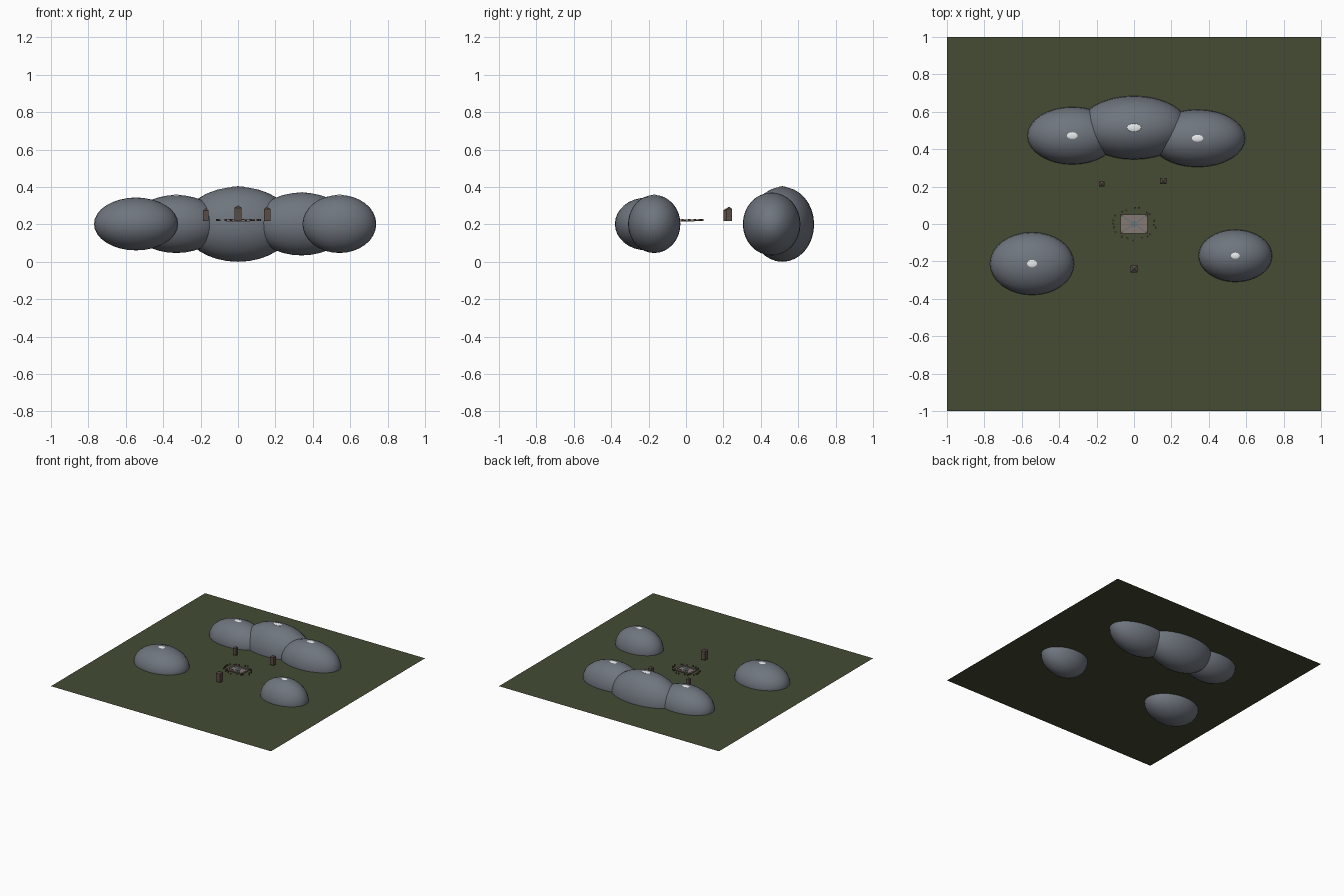
import bpy, math, random

if "Cube" in bpy.data.objects:
    bpy.data.objects.remove(bpy.data.objects["Cube"])

random.seed(4)
G = 0.20    # ground level
B = 0.218   # level on which the ruins and stones rest


def mat(name, rgb):
    m = bpy.data.materials.new(name)
    m.diffuse_color = (*rgb, 1)
    m.use_nodes = True
    m.node_tree.nodes["Principled BSDF"].inputs["Base Color"].default_value = m.diffuse_color
    return m


GRASS = mat("grass", (0.058, 0.072, 0.034))
ROCK = mat("rock", (0.16, 0.18, 0.21))
SNOW = mat("snow", (0.8, 0.82, 0.84))
STONE = mat("stone", (0.10, 0.075, 0.06))
PAVE = mat("paving", (0.24, 0.19, 0.17))
SLATE = mat("slate", (0.13, 0.18, 0.19))


def finish(name, m):
    o = bpy.context.object
    o.name = name
    o.data.materials.append(m)
    return o


def box(name, loc, size, m, rot=0):
    bpy.ops.mesh.primitive_cube_add(size=1, location=loc, rotation=(0, 0, rot))
    bpy.context.object.scale = size
    return finish(name, m)


def ball(name, loc, radii, m, seg=32, rings=16):
    bpy.ops.mesh.primitive_uv_sphere_add(segments=seg, ring_count=rings, location=loc)
    bpy.context.object.scale = radii
    bpy.ops.object.shade_smooth()
    return finish(name, m)


def standing_stone(name, x, y, w, h):
    # square shaft with a low pyramid cap in one mesh
    r, s = w / 2, h * 0.84
    ring = [(-r, -r), (r, -r), (r, r), (-r, r)]
    v = [(a, b, 0) for a, b in ring] + [(a, b, s) for a, b in ring] + [(0, 0, h)]
    f = [(3, 2, 1, 0)]
    for i in range(4):
        j = (i + 1) % 4
        f += [(i, j, j + 4, i + 4), (i + 4, j + 4, 8)]
    me = bpy.data.meshes.new(name)
    me.from_pydata(v, [], f)
    me.materials.append(STONE)
    o = bpy.data.objects.new(name, me)
    o.location = (x, y, B)
    bpy.context.collection.objects.link(o)


# flat ground sheet
bpy.ops.mesh.primitive_plane_add(size=2, location=(0, 0, G))
finish("meadow", GRASS)

# hills: full ellipsoids half sunk in the ground, each with a small snow tip
hills = [
    (0.0, 0.515, 0.295, 0.170, 0.200),
    (-0.33, 0.472, 0.240, 0.154, 0.155),
    (0.34, 0.458, 0.255, 0.154, 0.168),
    (-0.545, -0.212, 0.225, 0.168, 0.141),
    (0.542, -0.170, 0.197, 0.140, 0.155),
]
for i, (x, y, rx, ry, rz) in enumerate(hills):
    ball(f"hill_{i}", (x, y, G + 0.002 * (i > 0)), (rx, ry, rz), ROCK)
    ball(f"snow_tip_{i}", (x, y, G + rz - 0.002), (rx * 0.13, ry * 0.13, 0.006), SNOW, 16, 8)

# standing stones
standing_stone("stone_left", -0.172, 0.214, 0.028, 0.068)
standing_stone("stone_right", 0.156, 0.230, 0.033, 0.077)
standing_stone("stone_front", 0.0, -0.240, 0.038, 0.084)

# central ruin: walls, corner posts, crossing paths and a middle disc
for s in (-1, 1):
    box("long_wall", (0, s * 0.045, B + 0.004), (0.140, 0.012, 0.008), PAVE)
    box("side_wall", (s * 0.065, 0, B + 0.004), (0.012, 0.078, 0.008), PAVE)
    box("path", (0, 0, B + 0.002), (0.135, 0.008, 0.004), SLATE, s * math.atan2(0.08, 0.12))
    for t in (-1, 1):
        box("corner_post", (s * 0.066, t * 0.046, B + 0.005), (0.014, 0.014, 0.010), STONE)
box("ruin_floor", (0, 0, B), (0.130, 0.090, 0.003), PAVE)
bpy.ops.mesh.primitive_cylinder_add(vertices=16, radius=0.018, depth=0.008, location=(0, 0, B + 0.004))
finish("middle_disc", SLATE)

# scattered ring of rubble
for i in range(20):
    a = math.tau * i / 20 + random.uniform(-0.12, 0.12)
    r = random.uniform(0.92, 1.06)
    s = random.uniform(0.007, 0.011)
    box(f"rubble_{i}", (0.113 * r * math.cos(a), 0.086 * r * math.sin(a), B + s / 2),
        (s, s, s), STONE, random.uniform(0, 1.5))
